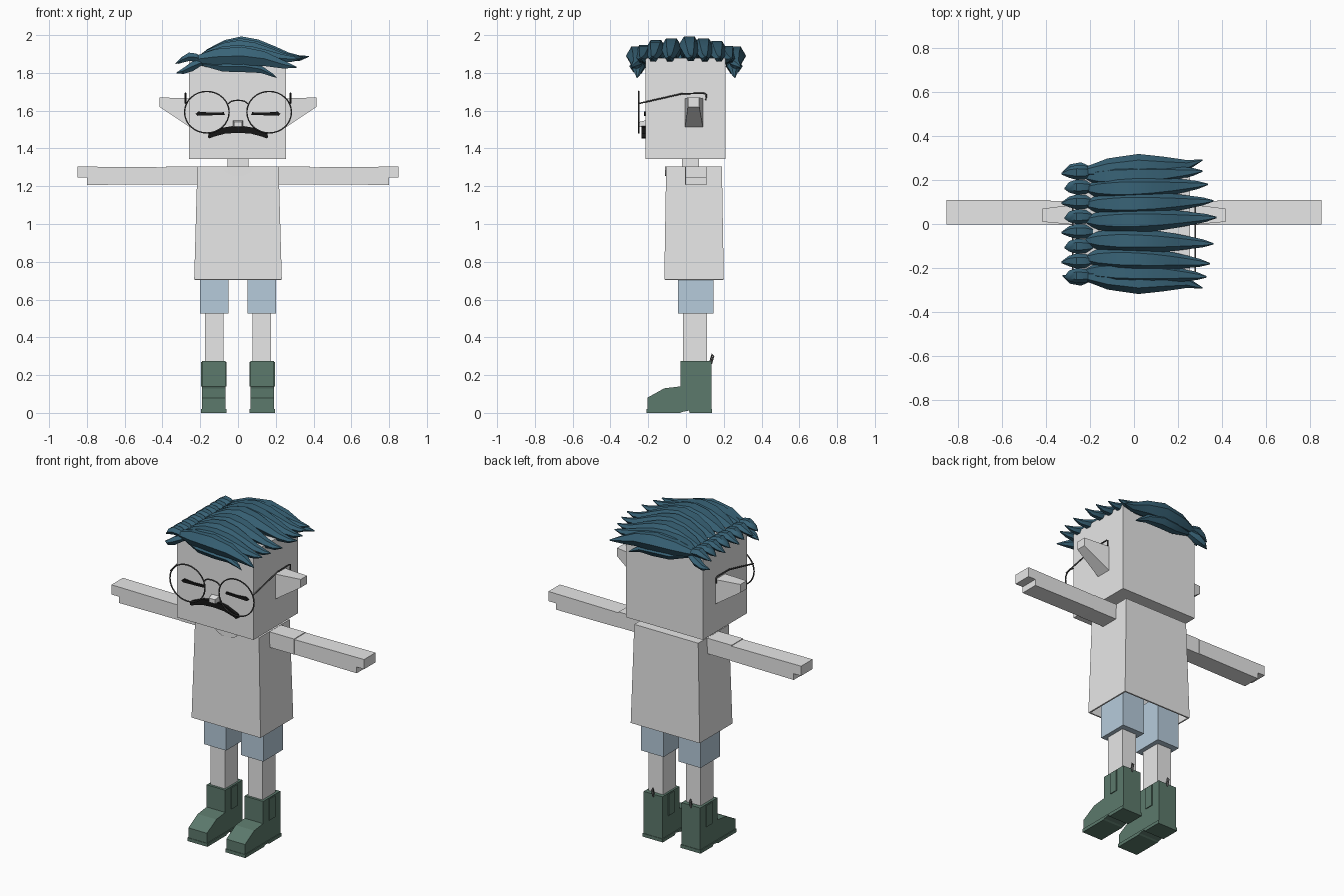
import bpy, bmesh, math
from mathutils import Vector

if "Cube" in bpy.data.objects:
    bpy.data.objects.remove(bpy.data.objects["Cube"], do_unlink=True)


def material(name, rgb):
    m = bpy.data.materials.new(name)
    m.use_nodes = True
    m.diffuse_color = (*rgb, 1)
    m.node_tree.nodes["Principled BSDF"].inputs["Base Color"].default_value = (*rgb, 1)
    return m


PALE = material("pale grey", (0.8, 0.8, 0.8))
BLUE = material("light blue", (0.47, 0.6, 0.71))
GREEN = material("boot green", (0.107, 0.193, 0.15))
HAIR = material("hair teal", (0.04, 0.125, 0.185))
BLACK = material("black", (0.008, 0.008, 0.008))
WIRE = material("wire grey", (0.07, 0.07, 0.07))


def loft(name, rings, mat, bottom=True):
    """Skin a list of equal-length rings and cap the ends."""
    bm = bmesh.new()
    loops = [[bm.verts.new(p) for p in ring] for ring in rings]
    n = len(loops[0])
    for a, b in zip(loops, loops[1:]):
        for i in range(n):
            j = (i + 1) % n
            bm.faces.new((a[i], a[j], b[j], b[i]))
    if bottom:
        bm.faces.new(loops[0])
    bm.faces.new(loops[-1])
    bmesh.ops.recalc_face_normals(bm, faces=bm.faces)
    mesh = bpy.data.meshes.new(name)
    bm.to_mesh(mesh)
    bm.free()
    mesh.materials.append(mat)
    ob = bpy.data.objects.new(name, mesh)
    bpy.context.collection.objects.link(ob)
    return ob


def rect(x, y, z):
    return [(x[0], y[0], z), (x[1], y[0], z), (x[1], y[1], z), (x[0], y[1], z)]


def box(name, x, y, z, mat):
    return loft(name, [rect(x, y, z[0]), rect(x, y, z[1])], mat)


def prism_x(name, profile, x, mat):
    return loft(name, [[(v, p, q) for p, q in profile] for v in x], mat)


def prism_y(name, profile, y, mat):
    return loft(name, [[(p, v, q) for p, q in profile] for v in y], mat)


def wire(name, points, radius=0.004, cyclic=False):
    data = bpy.data.curves.new(name, "CURVE")
    data.dimensions = "3D"
    data.bevel_depth = radius
    data.bevel_resolution = 1
    data.use_fill_caps = True
    s = data.splines.new("POLY")
    s.points.add(len(points) - 1)
    for p, co in zip(s.points, points):
        p.co = (*co, 1)
    s.use_cyclic_u = cyclic
    data.materials.append(WIRE)
    ob = bpy.data.objects.new(name, data)
    bpy.context.collection.objects.link(ob)
    return ob


def lock(name, path, y_tip, width, height):
    """Six-sided hair strand running along x; path holds (x, z, y, thickness)."""
    rings = []
    for x, z, y, t in path:
        rings.append([(x, y + width * t * math.cos(k * math.pi / 3),
                       z + height * t * math.sin(k * math.pi / 3)) for k in range(6)])
    ob = loft(name, rings, HAIR)
    bpy.ops.object.select_all(action="DESELECT")
    ob.select_set(True)
    bpy.context.view_layer.objects.active = ob
    bpy.ops.object.shade_smooth_by_angle(angle=math.radians(35))
    return ob


# Head, neck and shirt
box("head", (-0.26, 0.255), (-0.215, 0.21), (1.345, 1.88), PALE)
box("neck", (-0.055, 0.055), (-0.02, 0.07), (1.29, 1.35), PALE)
shirt = loft("shirt", [rect((-0.232, 0.232), (-0.115, 0.2), 0.705),
                       rect((-0.215, 0.215), (-0.105, 0.19), 1.305)], PALE, bottom=False)
rim = shirt.modifiers.new("hem", "SOLIDIFY")
rim.thickness = 0.012
rim.offset = -1
arc = [math.pi * (1 + k / 8) for k in range(9)]
prism_y("neckline", [(0.08 * math.cos(a), 1.304 + 0.05 * math.sin(a)) for a in arc],
        (-0.112, -0.1), PALE)

# Limbs and clothes, mirrored on both sides
BOOT = [(-0.205, 0.015), (-0.205, 0.08), (-0.115, 0.13), (-0.03, 0.14), (-0.03, 0.275),
        (0.135, 0.275), (0.135, 0.015)]
SOLE = [(-0.208, 0), (-0.208, 0.02), (0.138, 0.02), (0.138, 0), (0.02, 0), (0.015, 0.012),
        (-0.02, 0.005), (-0.03, 0)]
for s, side in ((1, "left"), (-1, "right")):
    def sx(a, b):
        return (s * a, s * b)

    box(side + "_sleeve", sx(0.2, 0.38), (-0.005, 0.105), (1.21, 1.304), PALE)
    prism_y(side + "_arm", [(s * x, z) for x, z in
            ((0.38, 1.21), (0.8, 1.207), (0.8, 1.245), (0.85, 1.245), (0.85, 1.304), (0.38, 1.3))],
            (-0.002, 0.108), PALE)
    box(side + "_shorts_leg", sx(0.05, 0.2), (-0.043, 0.145), (0.525, 0.8), BLUE)
    box(side + "_leg", sx(0.077, 0.175), (-0.015, 0.11), (0.24, 0.6), PALE)
    prism_x(side + "_boot", BOOT, sx(0.065, 0.19), GREEN)
    prism_x(side + "_sole", SOLE, sx(0.06, 0.195), GREEN)
    for n, x in (("inner", 0.063), ("outer", 0.192)):
        box(f"{side}_{n}_boot_panel", sx(x - 0.003, x + 0.003), (0.025, 0.08), (0.14, 0.27), GREEN)
    wire(side + "_boot_loop", [(s * 0.127, 0.133, 0.26), (s * 0.127, 0.145, 0.3),
                               (s * 0.127, 0.137, 0.31), (s * 0.127, 0.128, 0.27)], 0.006)

    # Ear tapering to a small blunt tip
    loft(side + "_ear", [
        [(s * 0.25, y, z) for y, z in ((-0.005, 1.51), (0.09, 1.51), (0.09, 1.665), (-0.005, 1.665))],
        [(s * 0.415, y, z) for y, z in ((0.01, 1.62), (0.07, 1.62), (0.07, 1.67), (0.01, 1.67))]], PALE)

    # Closed eye with a slight lash at the outer end
    prism_y(side + "_eye", [(s * x, z) for x, z in
            ((0.07, 1.578), (0.215, 1.573), (0.225, 1.583), (0.21, 1.595), (0.14, 1.589), (0.075, 1.592))],
            (-0.223, -0.214), BLACK)

    # Spectacle rim and temple
    turn = [2 * math.pi * k / 32 for k in range(32)]
    wire(side + "_glasses_rim", [(s * 0.165 + 0.118 * math.cos(a), -0.25, 1.592 + 0.11 * math.sin(a))
                                 for a in turn], cyclic=True)
    wire(side + "_glasses_temple", [(s * 0.278, y, z) for y, z in
         ((-0.25, 1.638), (-0.02, 1.69), (0.095, 1.692), (0.108, 1.685), (0.105, 1.655))], 0.0045)
wire("glasses_bridge", [(0.05 * math.cos(a), -0.25, 1.635 + 0.02 * math.sin(a))
                        for a in (math.pi * k / 8 for k in range(9))])

# Nose and moustache
loft("nose", [[(x, -0.25, z) for x, z in ((-0.02, 1.515), (0.02, 1.515), (0.02, 1.54), (-0.02, 1.54))],
              [(x, -0.21, z) for x, z in ((-0.027, 1.51), (0.027, 1.51), (0.027, 1.55), (-0.027, 1.55))]], PALE)
half = [(0.07, 1.478), (0.13, 1.462), (0.15, 1.453), (0.16, 1.458), (0.155, 1.478), (0.08, 1.51), (0.03, 1.518)]
prism_y("moustache", [(0, 1.483)] + half + [(0, 1.51)] + [(-x, z) for x, z in reversed(half)],
        (-0.235, -0.212), BLACK)


def sweep(name, y0, y1, tip, crest, width, height):
    """Long strand from the parting, over the crown, to a flicked tip."""
    shape = ((0, -0.04, 0.3), (0.1, 0.3, 0.75), (0.25, 0.75, 1), (0.4, 1, 1), (0.55, 0.85, 0.9),
             (0.7, 0.5, 0.7), (0.82, 0.2, 0.5), (0.92, 0.1, 0.32), (1, 0.22, 0.06))
    base = 1.87 if crest > 1.93 else crest - 0.03
    path = [(-0.22 + (tip + 0.22) * u, base + (crest - height - base) * r,
             y0 + (y1 - y0) * u ** 2, t) for u, r, t in shape]
    lock(name, path, y1, width, height)


# Crown strands: start y, tip y, tip x, crest height
CROWN = [(-0.215, -0.24, 0.33, 1.955), (-0.155, -0.18, 0.345, 1.98), (-0.075, -0.09, 0.36, 1.99),
         (0.015, 0.03, 0.375, 2.0), (0.09, 0.105, 0.36, 1.99), (0.16, 0.18, 0.335, 1.975),
         (0.215, 0.24, 0.31, 1.95)]
for i, (y0, y1, tip, crest) in enumerate(CROWN):
    sweep(f"crown_strand_{i + 1}", y0, y1, tip, crest, 0.056, 0.052)

# Overhanging strands at the front and back edges, in two tiers
for s, side in ((-1, "front"), (1, "back")):
    lock(side + "_edge_strand", [(x, z, s * y, t) for x, z, y, t in
         ((-0.24, 1.87, 0.235, 0.3), (-0.12, 1.885, 0.25, 0.85), (0.02, 1.89, 0.262, 1),
          (0.14, 1.875, 0.26, 0.8), (0.24, 1.845, 0.265, 0.45), (0.31, 1.83, 0.29, 0.06))], 0, 0.056, 0.056)
    lock(side + "_fringe_strand", [(x, z, s * y, t) for x, z, y, t in
         ((-0.2, 1.85, 0.23, 0.3), (-0.08, 1.835, 0.25, 0.9), (0.03, 1.835, 0.258, 1),
          (0.12, 1.82, 0.255, 0.65), (0.18, 1.79, 0.255, 0.3), (0.205, 1.775, 0.26, 0.06))], 0, 0.042, 0.036)
    lock(side + "_side_wisp", [(x, z, s * y, t) for x, z, y, t in
         ((-0.18, 1.86, 0.235, 0.5), (-0.24, 1.835, 0.245, 1), (-0.29, 1.81, 0.25, 0.6),
          (-0.325, 1.8, 0.235, 0.08))], 0, 0.035, 0.03)

# Short strands on the other side of the parting
for i in range(8):
    y = -0.235 + 0.067 * i
    out = 0.315 + 0.015 * (i % 2)
    lock(f"parting_strand_{i + 1}", [(-0.18, 1.865, y, 0.5), (-0.22, 1.882, y, 0.9), (-0.26, 1.885, y, 1),
         (-0.295, 1.87, y, 0.7), (-out, 1.85, y - 0.006, 0.1)], y, 0.034, 0.026)
